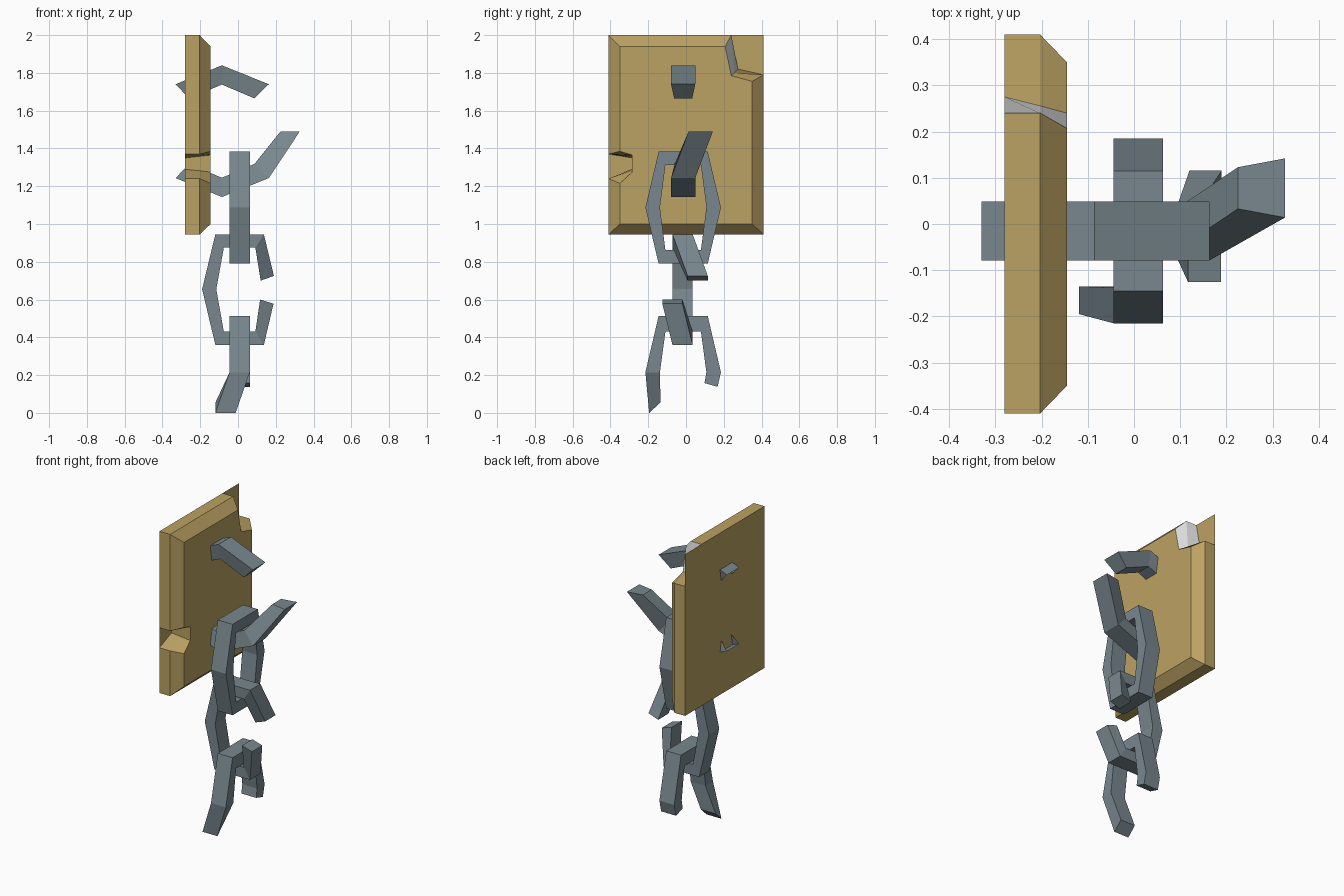
import bpy, bmesh

if "Cube" in bpy.data.objects:
    bpy.data.objects.remove(bpy.data.objects["Cube"])

def material(name, rgb):
    m = bpy.data.materials.new(name)
    m.diffuse_color = (*rgb, 1)
    m.use_nodes = True
    m.node_tree.nodes["Principled BSDF"].inputs["Base Color"].default_value = m.diffuse_color
    return m

GOLD = material("old_brass", (0.50, 0.36, 0.125))
IRON = material("grey_iron", (0.19, 0.245, 0.27))
PALE = material("pale_break", (0.8, 0.8, 0.8))

def finish(bm, name, mats):
    me = bpy.data.meshes.new(name)
    bm.to_mesh(me)
    bm.free()
    for m in mats:
        me.materials.append(m)
    ob = bpy.data.objects.new(name, me)
    bpy.context.collection.objects.link(ob)
    return ob

# Bevelled wall plate: outline (y, z) at the back and at the raised front
def plate():
    outline = [  # back, front, is the point inside a chipped notch
        ((-.41, .945), (-.35, 1.0), 0), ((.41, .945), (.35, 1.0), 0),
        ((.41, 1.79), (.35, 1.755), 0), ((.275, 1.82), (.24, 1.785), 1),
        ((.24, 2.0), (.207, 1.94), 0), ((-.41, 2.0), (-.35, 1.94), 0),
        ((-.41, 1.37), (-.35, 1.385), 0), ((-.285, 1.35), (-.285, 1.365), 1),
        ((-.285, 1.29), (-.285, 1.275), 1), ((-.41, 1.24), (-.35, 1.215), 0)]
    bm = bmesh.new()
    rings = [[], [], []]
    for b, f, inner in outline:
        t = .55 if inner else 0
        m = [b[k] + (f[k] - b[k]) * t for k in (0, 1)]
        for ring, x, p in zip(rings, (-.28, -.203, -.145), (b, m, f)):
            ring.append(bm.verts.new((x, *p)))
    n = len(outline)
    for lo, hi in zip(rings, rings[1:]):
        for i in range(n):
            j = (i + 1) % n
            face = bm.faces.new((lo[i], lo[j], hi[j], hi[i]))
            face.material_index = 1 if i == 3 else 0
    bm.faces.new(rings[2])
    # the back sheet is unbroken behind the chips
    corner = bm.verts.new((-.28, .41, 2.0))
    bm.faces.new((rings[0][5], corner, rings[0][1], rings[0][0]))
    finish(bm, "wall_plate", [GOLD, PALE])

# Flat bar: stations are (outer (a, z), inner (a, z), sideways centre)
def bar(name, stations, axis, w_out, w_in, closed=False, caps=(True, True)):
    bm = bmesh.new()
    rings = []
    for out, inn, c in stations:
        ring = []
        for (a, z), w in ((out, -w_out), (out, w_out), (inn, w_in), (inn, -w_in)):
            co = (a, c + w, z) if axis == 'X' else (c + w, a, z)
            ring.append(bm.verts.new(co))
        rings.append(ring)
    pairs = list(zip(rings, rings[1:]))
    if closed:
        pairs.append((rings[-1], rings[0]))
    for p, q in pairs:
        for i in range(4):
            j = (i + 1) % 4
            bm.faces.new((p[i], p[j], q[j], q[i]))
    if not closed:
        for ring, cap in ((rings[0], caps[0]), (rings[-1], caps[1])):
            if cap:
                bm.faces.new(ring)
    bmesh.ops.recalc_face_normals(bm, faces=bm.faces)
    return finish(bm, name, [IRON])

plate()

# Staples through the plate
HY = -.015
bar("upper_staple", [((-.33, 1.74), (-.26, 1.665), HY),
                     ((-.085, 1.84), (-.085, 1.738), HY),
                     ((.163, 1.74), (.087, 1.665), HY)],
    'X', .064, .048, caps=(False, True))
bar("lower_staple", [((-.33, 1.243), (-.26, 1.318), HY),
                     ((-.085, 1.143), (-.085, 1.245), HY),
                     ((.163, 1.243), (.087, 1.318), HY),
                     ((.327, 1.49), (.225, 1.49), .078)],
    'X', .064, .045, caps=(False, True))

# Chain links: hexagonal, some broken open
LY, LX, W = -.015, .009, .0535

def yz(o, i, c=LX):
    return ((LY + o[0], o[1]), (LY + i[0], i[1]), c)

top = [yz((s * .13, 1.383), (s * .094, 1.313)) for s in (-1, 1)]
low = [yz((s * .13, .79), (s * .094, .862)) for s in (1, -1)]
side = [yz((s * .2, 1.087), (s * .123, 1.087)) for s in (1, -1)]
bar("upper_link", [*top, side[0], *low, side[1]], 'Y', W, W, closed=True)

MY = -.018
bar("broken_middle_link", [((.19, .725), (.12, .70), .062),
                           ((.137, .945), (.092, .875), MY),
                           ((-.12, .945), (-.075, .875), MY),
                           ((-.19, .655), (-.115, .655), MY),
                           ((-.12, .36), (-.075, .43), MY),
                           ((.137, .36), (.092, .43), MY),
                           ((.188, .578), (.117, .60), -.072)], 'X', W, W)

bar("broken_lower_link", [yz((-.18, 0), (-.12, .055), -.066),
                          yz((-.2, .215), (-.123, .215)),
                          yz((-.13, .513), (-.094, .43)),
                          yz((.13, .513), (.094, .43)),
                          yz((.2, .215), (.123, .215)),
                          yz((.182, .138), (.113, .158))], 'Y', W, W)
